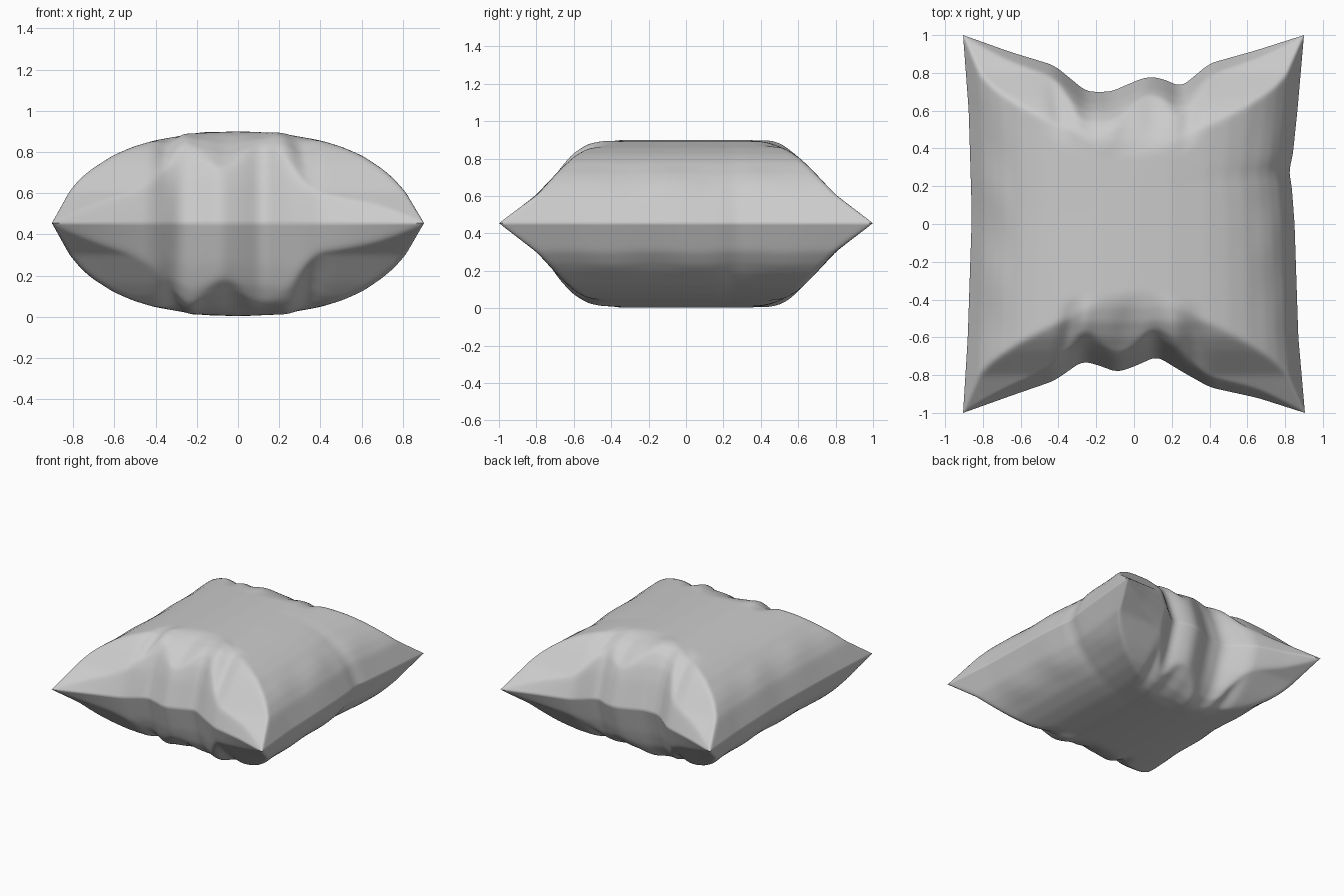
import bpy, bmesh, math

if "Cube" in bpy.data.objects:
    bpy.data.objects.remove(bpy.data.objects["Cube"])

N = 130          # grid resolution of each cloth panel
MID = 0.455      # seam height

# Seam outline of the front and back edges (x, distance from centre)
FRONT = [(-.9, 1), (-.65, .91), (-.42, .83), (-.27, .725), (-.18, .75), (-.09, .785),
         (.0, .755), (.12, .70), (.25, .78), (.4, .865), (.65, .92), (.9, 1)]
BACK = [(-.9, 1), (-.65, .91), (-.42, .84), (-.25, .70), (-.12, .70), (-.02, .745),
        (.07, .78), (.15, .77), (.25, .725), (.4, .85), (.65, .92), (.9, 1)]
# Seam outline of the left and right edges (y, distance from centre)
LEFT = [(-1, .905), (-.6, .88), (0, .86), (.1, .86), (.6, .875), (1, .905)]
RIGHT = [(-1, .905), (-.6, .87), (0, .85), (.2, .835), (.28, .82), (.36, .84), (.6, .865), (1, .9)]
# Puff height limits: across the width, along the length, and near the end seams
ACROSS = [(0, .446), (.23, .437), (.46, .402), (.58, .37), (.69, .327), (.8, .262),
          (.86, .215), (.92, .15), (1, 0)]
ALONG = [(0, .446), (.36, .444), (.44, .432), (.52, .405), (.6, .355), (.67, .29),
         (.8, .15), (.9, .075), (1, 0)]
END = [(0, 0), (.03, .1), (.06, .2), (.1, .3), (.15, .375), (.22, .425), (.3, .46), (3, .5)]
# Gathered folds: (x, width, depth, end)
FOLDS = [(-.33, .045, -.04, -1), (-.25, .04, .02, -1), (-.05, .07, -.025, -1),
         (.2, .05, .025, -1), (.31, .05, -.035, -1), (-.38, .05, -.03, 1),
         (-.12, .06, .02, 1), (.1, .06, -.02, 1), (.28, .05, -.03, 1)]


def lerp(table, t):
    if t <= table[0][0]:
        return table[0][1]
    for (a, p), (b, q) in zip(table, table[1:]):
        if t <= b:
            return p + (q - p) * (t - a) / (b - a)
    return table[-1][1]


def soft(table, t, r=.035):
    """Table lookup with rounded corners, exact at the ends."""
    lo, hi = table[0][0], table[-1][0]
    r = min(r, t - lo, hi - t)
    return sum(lerp(table, t + r * k / 3) for k in range(-3, 4)) / 7


def place(i, j):
    """Plan position of a grid point, denser near the seams."""
    s, t = 2 * i / N - 1, 2 * j / N - 1
    u = .35 * s + .65 * math.sin(math.pi / 2 * s)
    v = .35 * t + .65 * math.sin(math.pi / 2 * t)
    x = u * soft(RIGHT if u > 0 else LEFT, v)
    edge = soft(BACK if v > 0 else FRONT, max(-.9, min(.9, u * .9)))
    return u, v, x, v * edge, edge


def puff(i, j, side):
    u, v, x, y, edge = place(i, j)
    gap = (edge - abs(y)) / (1 + 1.1 * u * u)
    h = min(lerp(ACROSS, abs(u)), lerp(ALONG, abs(y)), lerp(END, gap))
    # folds fade out towards the seam and the middle of the panel
    for c, w, d, end in FOLDS:
        if v * end > .5:
            c2 = c + (.03 if side < 0 else 0)
            fade = math.sin(math.pi * min(1, (v * end - .5) / .5)) ** 1.5
            h += d * fade * math.exp(-((x - c2 * (1.1 - .2 * (1 - abs(v)))) / w) ** 2)
    # shallow puckers along the side seams
    band = max(0, 1 - abs(abs(u) - .86) / .14) * max(0, 1 - v * v)
    h += .007 * band * math.sin(13 * v + 2 * u + side)
    return max(h, 0)


def heights(side):
    h = [[puff(i, j, side) for j in range(N + 1)] for i in range(N + 1)]
    for k in range(N + 1):
        h[0][k] = h[N][k] = h[k][0] = h[k][N] = 0
    for _ in range(5):
        g = [row[:] for row in h]
        for i in range(1, N):
            for j in range(1, N):
                g[i][j] = (4 * h[i][j] + h[i-1][j] + h[i+1][j] + h[i][j-1] + h[i][j+1]) / 8
        h = g
    return h


# Cloth: upper and lower panels joined along the seam
bm = bmesh.new()
plan = [[place(i, j)[2:4] for j in range(N + 1)] for i in range(N + 1)]
rim = {}
for side in (1, -1):
    h = heights(side)
    grid = []
    for i in range(N + 1):
        row = []
        for j in range(N + 1):
            x, y = plan[i][j]
            on_rim = i in (0, N) or j in (0, N)
            if on_rim and (i, j) in rim:
                row.append(rim[i, j])
                continue
            vert = bm.verts.new((x, y, MID + side * h[i][j] * (1 if side > 0 else 1.015)))
            if on_rim:
                rim[i, j] = vert
            row.append(vert)
        grid.append(row)
    for i in range(N):
        for j in range(N):
            q = [grid[i][j], grid[i+1][j], grid[i+1][j+1], grid[i][j+1]]
            bm.faces.new(q if side > 0 else q[::-1])

mesh = bpy.data.meshes.new("pillow")
bm.to_mesh(mesh)
bm.free()
pillow = bpy.data.objects.new("pillow", mesh)
bpy.context.collection.objects.link(pillow)

cloth = bpy.data.materials.new("light grey cloth")
cloth.diffuse_color = (.6, .6, .6, 1)
cloth.use_nodes = True
cloth.node_tree.nodes["Principled BSDF"].inputs["Base Color"].default_value = cloth.diffuse_color
mesh.materials.append(cloth)

# Smooth cloth with a crisp seam
bpy.context.view_layer.objects.active = pillow
pillow.select_set(True)
bpy.ops.object.shade_smooth_by_angle(angle=math.radians(60))
